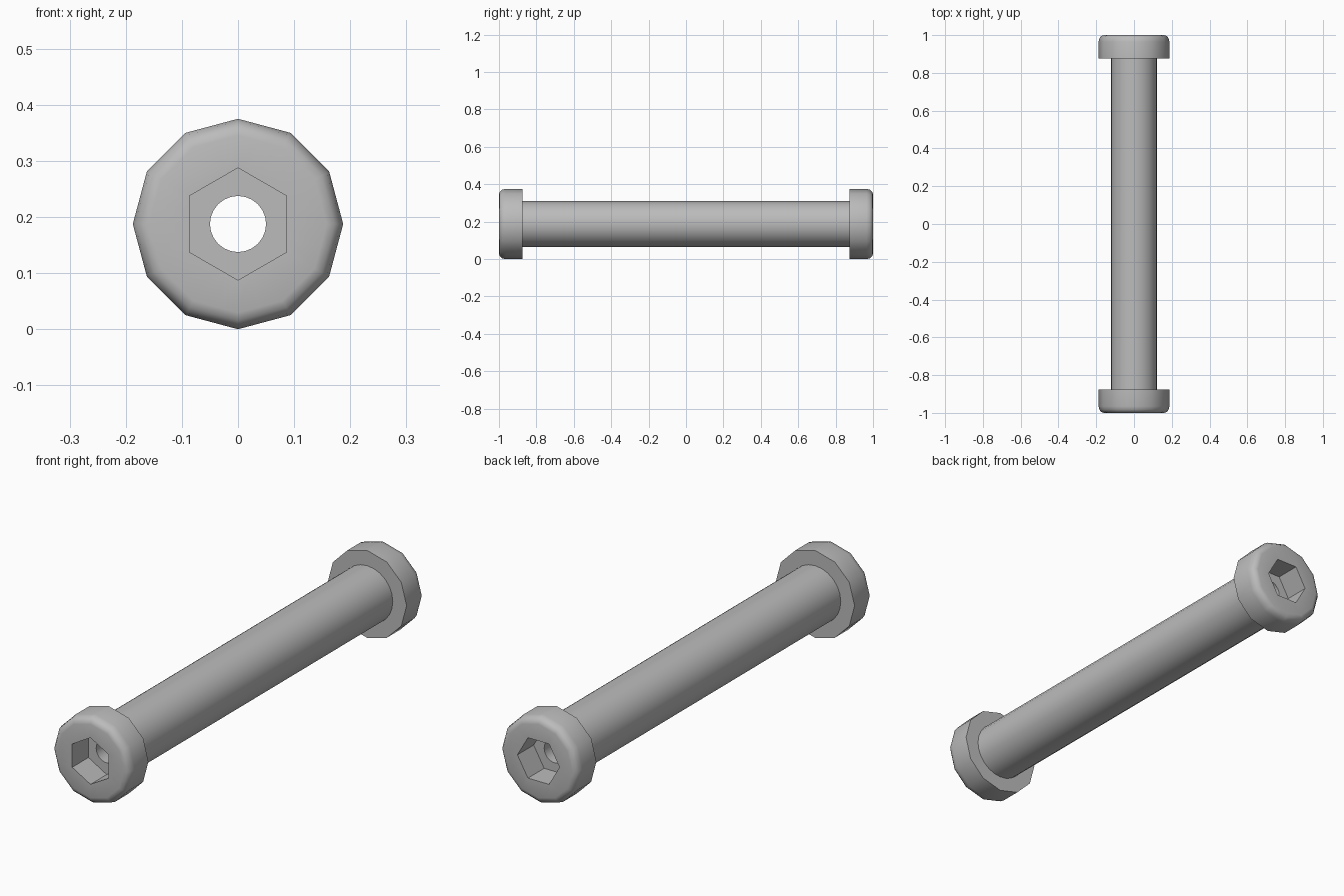
import bpy, bmesh
from math import pi, cos, sin, radians

if "Cube" in bpy.data.objects:
    bpy.data.objects.remove(bpy.data.objects["Cube"], do_unlink=True)

# Single grey metal
metal = bpy.data.materials.new("grey metal")
metal.use_nodes = True
metal.diffuse_color = (0.5, 0.5, 0.5, 1)
metal.node_tree.nodes["Principled BSDF"].inputs["Base Color"].default_value = (0.5, 0.5, 0.5, 1)

SEG = 24
CENTRE_Z = 0.1875
BORE = (0.05, 24, 0)


def polygon_radius(angle, radius, sides, turn):
    """Distance from the centre to the edge of a regular polygon."""
    step = 2 * pi / sides
    local = (angle - turn) % step - step / 2
    return radius * cos(step / 2) / cos(local)


def closed_lathe(name, profile):
    """Join polygonal rings (y, (radius, sides, turn)) into a closed ring solid."""
    bm = bmesh.new()
    rings = []
    for y, shape in profile:
        ring = []
        for i in range(SEG):
            a = 2 * pi * i / SEG
            r = polygon_radius(a, *shape)
            ring.append(bm.verts.new((r * cos(a), y, CENTRE_Z + r * sin(a))))
        rings.append(ring)
    for k, ring in enumerate(rings):
        after = rings[(k + 1) % len(rings)]
        for i in range(SEG):
            j = (i + 1) % SEG
            bm.faces.new((ring[i], ring[j], after[j], after[i]))
    bmesh.ops.recalc_face_normals(bm, faces=bm.faces)
    mesh = bpy.data.meshes.new(name)
    bm.to_mesh(mesh)
    bm.free()
    mesh.materials.append(metal)
    obj = bpy.data.objects.new(name, mesh)
    bpy.context.collection.objects.link(obj)
    bpy.ops.object.select_all(action="DESELECT")
    obj.select_set(True)
    bpy.context.view_layer.objects.active = obj
    bpy.ops.object.shade_smooth_by_angle(angle=radians(35))


# Hollow shaft
SHAFT = (0.122, SEG, 0)
closed_lathe("shaft", [(-0.88, BORE), (-0.88, SHAFT), (0.88, SHAFT), (0.88, BORE)])

# Rounded heads with hexagonal sockets
for name, side, socket_turn in (("front_head", -1, pi / 6), ("back_head", 1, 0)):
    rim = lambda r: (r, 12, 0)
    socket = (0.1, 6, socket_turn)
    outline = [(0.875, BORE), (0.875, rim(0.1875)), (0.965, rim(0.1875)),
               (0.984, rim(0.183)), (0.996, rim(0.172)), (1.0, rim(0.158)),
               (1.0, socket), (0.89, socket), (0.89, BORE)]
    closed_lathe(name, [(side * y, shape) for y, shape in outline])
